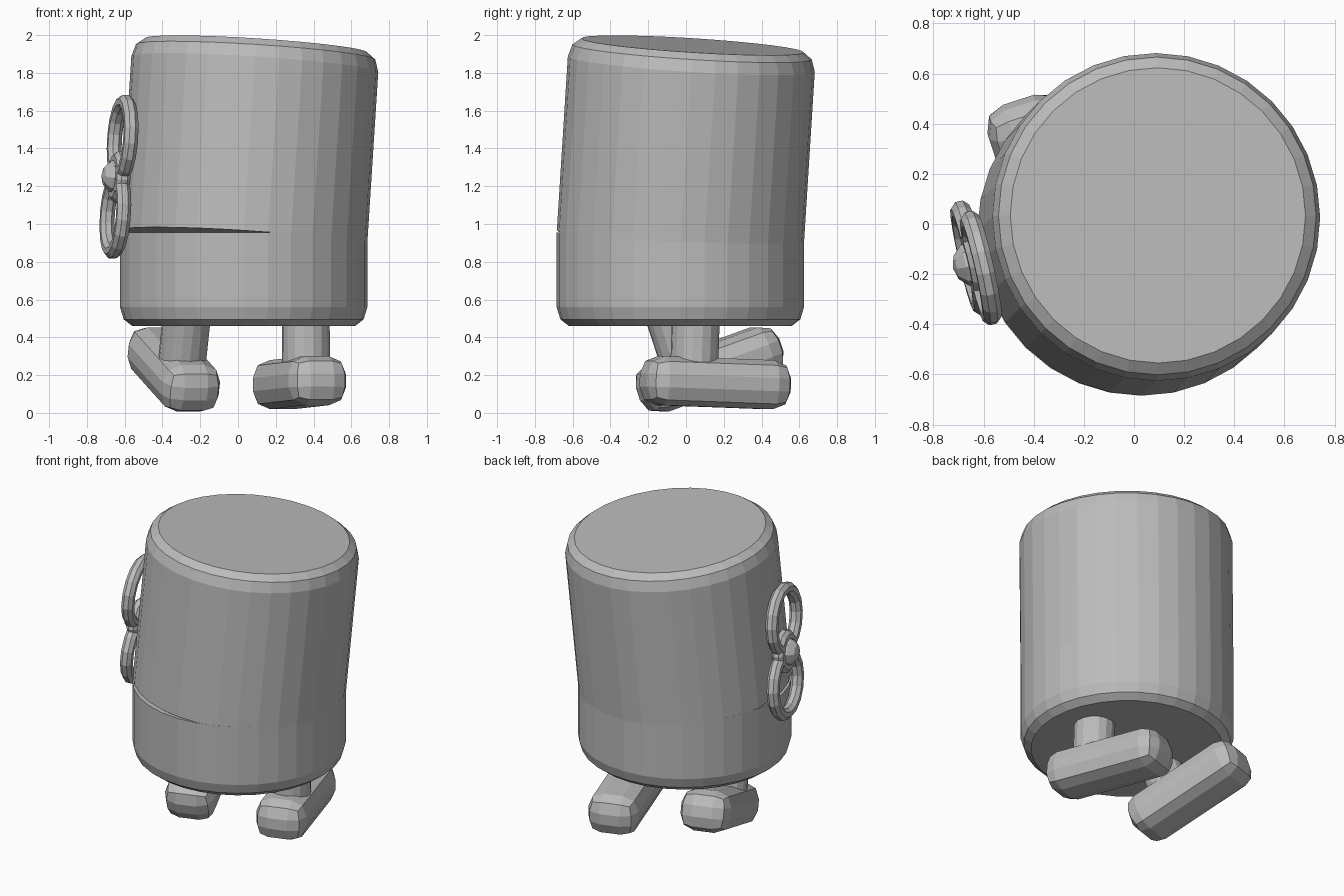
import bpy
import bmesh
from math import sin, cos, tau, radians
from mathutils import Matrix, Vector

cube = bpy.data.objects.get("Cube")
if cube:
    bpy.data.objects.remove(cube, do_unlink=True)

grey = bpy.data.materials.new("plain_grey")
grey.use_nodes = True
colour = (0.5, 0.5, 0.5, 1)
grey.diffuse_color = colour
grey.node_tree.nodes["Principled BSDF"].inputs["Base Color"].default_value = colour


def add(name, bm, matrix):
    """Turn a bmesh into a placed, flat-shaded object."""
    bmesh.ops.recalc_face_normals(bm, faces=bm.faces)
    mesh = bpy.data.meshes.new(name)
    bm.to_mesh(mesh)
    bm.free()
    mesh.materials.append(grey)
    obj = bpy.data.objects.new(name, mesh)
    bpy.context.collection.objects.link(obj)
    obj.matrix_world = matrix
    return obj


def lathe(name, profile, sides, matrix):
    """Capped solid of revolution from (radius, height) points."""
    bm = bmesh.new()
    rings = [[bm.verts.new((r * cos(tau * i / sides), r * sin(tau * i / sides), z))
              for i in range(sides)] for r, z in profile]
    for a, b in zip(rings, rings[1:]):
        for i in range(sides):
            j = (i + 1) % sides
            bm.faces.new((a[i], a[j], b[j], b[i]))
    bm.faces.new(rings[0])
    bm.faces.new(rings[-1])
    return add(name, bm, matrix)


def torus(name, major, minor, matrix, sides=16, tube=8):
    """Ring lying in the local YZ plane."""
    bm = bmesh.new()
    grid = []
    for i in range(sides):
        a = tau * i / sides
        row = []
        for k in range(tube):
            b = tau * (k + 0.5) / tube
            r = major + minor * cos(b)
            row.append(bm.verts.new((minor * sin(b), r * cos(a), r * sin(a))))
        grid.append(row)
    for i in range(sides):
        n = grid[(i + 1) % sides]
        for k in range(tube):
            m = (k + 1) % tube
            bm.faces.new((grid[i][k], n[k], n[m], grid[i][m]))
    return add(name, bm, matrix)


def frame(origin, x, z):
    """Matrix with its x axis along x and z axis as near to z as possible."""
    x = Vector(x).normalized()
    y = Vector(z).cross(x).normalized()
    rot = Matrix((x, y, x.cross(y))).transposed().to_4x4()
    return Matrix.Translation(origin) @ rot


# Body: straight lower drum and a tilted upper drum, open at one corner
R = 0.655
rim = [(0.59, 0), (0.635, 0.035), (R, 0.1)]
lathe("lower_body", [(r, 0.46 + z) for r, z in rim] + [(R, 0.955)], 32,
      Matrix.Translation((0.03, -0.03, 0)))
tilt = Vector((0.064, 0.063, 1)).to_track_quat("Z", "Y").to_matrix().to_4x4()
spin = Matrix.Rotation(-tilt.to_euler().z, 4, "Z")
lathe("upper_body", [(R, 0)] + [(r, 1.025 - z) for r, z in reversed(rim)], 32,
      Matrix.Translation((0.03, -0.03, 0.925)) @ tilt @ spin)

# Feet and legs: each leg stands square on its foot
for side, centre, pitch in (("left", (0.325, 0.155, 0.16), -2),
                            ("right", (-0.34, 0.125, 0.23), 19)):
    place = (Matrix.Translation(centre) @ Matrix.Rotation(radians(18), 4, "Z")
             @ Matrix.Rotation(radians(pitch), 4, "X"))
    bm = bmesh.new()
    bmesh.ops.create_cube(bm, size=1)
    bmesh.ops.scale(bm, vec=(0.32, 0.8, 0.26), verts=bm.verts)
    bmesh.ops.bevel(bm, geom=bm.edges[:], offset=0.095, segments=2,
                    profile=0.5, affect="EDGES")
    add(side + "_foot", bm, place)
    lathe(side + "_leg", [(0.127, 0), (0.127, 0.42)], 16,
          place @ Matrix.Translation((0, -0.12, 0)))

# Wind-up key: two loops, a small collar, a domed hub and a shaft
key = frame((-0.63, -0.155, 1.25), (-0.975, -0.22, 0.07), (0.1, -0.1, 1))
for name, z in (("upper", 0.205), ("lower", -0.205)):
    torus("key_" + name + "_loop", 0.195, 0.04, key @ Matrix.Translation((0, 0, z)))
torus("key_collar", 0.1, 0.04, key, 12)
bm = bmesh.new()
bmesh.ops.create_uvsphere(bm, u_segments=8, v_segments=6, radius=0.095)
add("key_hub", bm, key @ Matrix.Rotation(radians(90), 4, "Y"))
lathe("key_shaft", [(0.06, -0.2), (0.06, 0)], 12,
      key @ Matrix.Rotation(radians(90), 4, "Y"))
